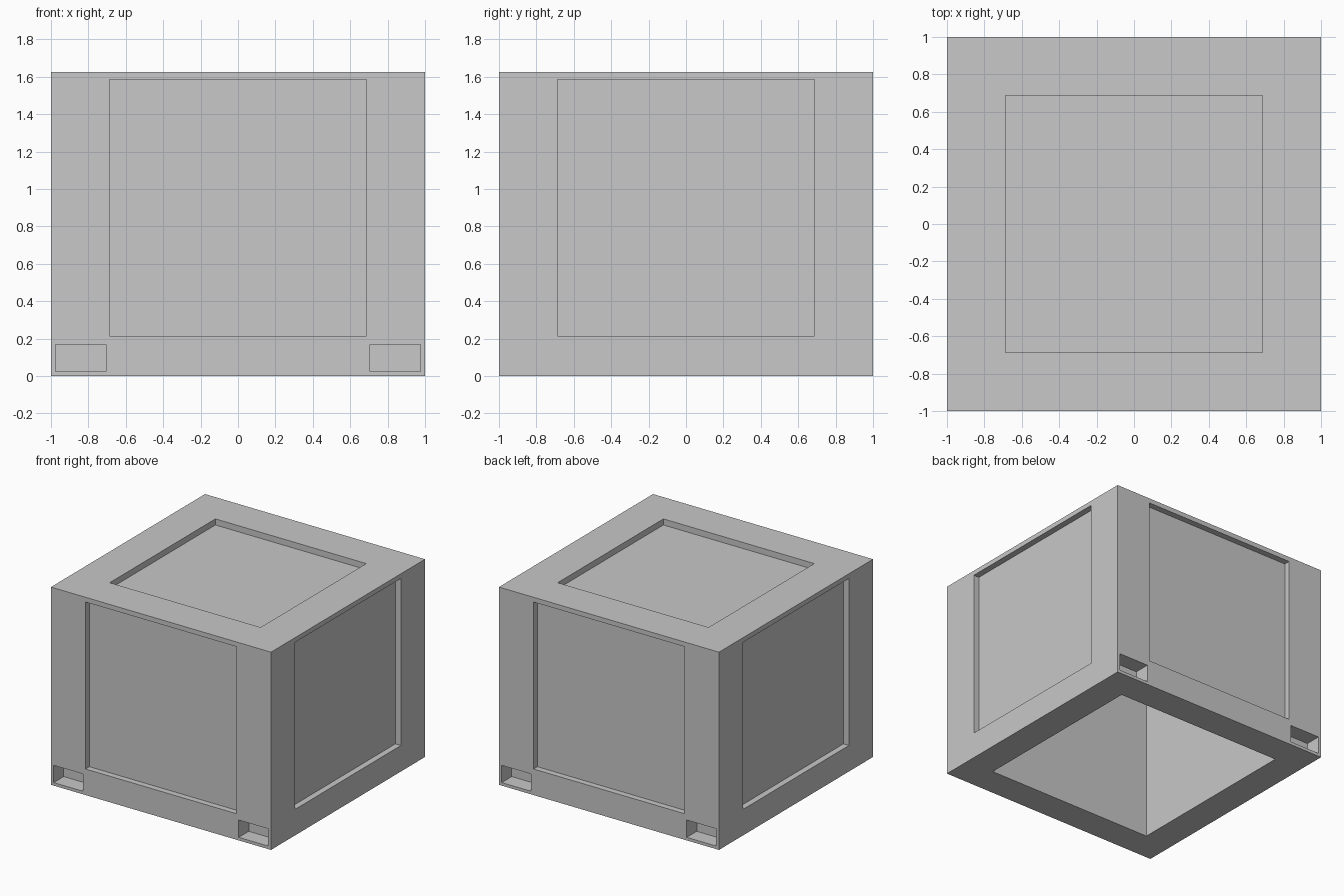
import bpy
from mathutils import Vector

default = bpy.data.objects.get("Cube")
if default:
    bpy.data.objects.remove(default, do_unlink=True)

HEIGHT = 1.625     # overall height
HALF = 1.0         # half the width and depth
PANEL = 0.686      # half size of the square panels
PANEL_Z = 0.90     # centre height of the side panels
RECESS = 0.05      # depth of the panels
HOLLOW = 0.755     # half size of the hollow inside
CEILING = HEIGHT - (HALF - HOLLOW)   # roof as thick as the walls
OUT = 0.1          # how far cutters stick out


def box(name, low, high):
    low, high = Vector(low), Vector(high)
    bpy.ops.mesh.primitive_cube_add(size=1, location=(low + high) / 2)
    obj = bpy.context.object
    obj.name = name
    obj.scale = high - low
    bpy.ops.object.transform_apply(location=True, rotation=False, scale=True)
    return obj


def cut(target, low, high):
    cutter = box("cutter", low, high)
    cutter.hide_render = True
    mod = target.modifiers.new("cut", "BOOLEAN")
    mod.operation = "DIFFERENCE"
    mod.solver = "EXACT"
    mod.object = cutter
    bpy.context.view_layer.objects.active = target
    bpy.ops.object.modifier_apply(modifier=mod.name)
    bpy.data.objects.remove(cutter, do_unlink=True)


# Crate block
crate = box("crate_body", (-HALF, -HALF, 0), (HALF, HALF, HEIGHT))

# Recessed top panel and hollow open from below
cut(crate, (-PANEL, -PANEL, HEIGHT - RECESS), (PANEL, PANEL, HEIGHT + OUT))
cut(crate, (-HOLLOW, -HOLLOW, -OUT), (HOLLOW, HOLLOW, CEILING))

low_z, high_z = PANEL_Z - PANEL, PANEL_Z + PANEL
for side in (-1, 1):
    # Recessed panels on the four walls
    near, far = sorted((side * (HALF - RECESS), side * (HALF + OUT)))
    cut(crate, (-PANEL, near, low_z), (PANEL, far, high_z))
    cut(crate, (near, -PANEL, low_z), (far, PANEL, high_z))

    # Pockets in the lower corners of the front and back
    near, far = sorted((side * (HALF - 0.13), side * (HALF + OUT)))
    for x in (-0.841, 0.841):
        cut(crate, (x - 0.134, near, 0.025), (x + 0.134, far, 0.167))

# Plain grey finish
grey = bpy.data.materials.new("plain_grey")
grey.use_nodes = True
colour = (0.58, 0.58, 0.58, 1)
grey.diffuse_color = colour
grey.node_tree.nodes["Principled BSDF"].inputs["Base Color"].default_value = colour
crate.data.materials.clear()
crate.data.materials.append(grey)
for face in crate.data.polygons:
    face.material_index = 0
    face.use_smooth = False
